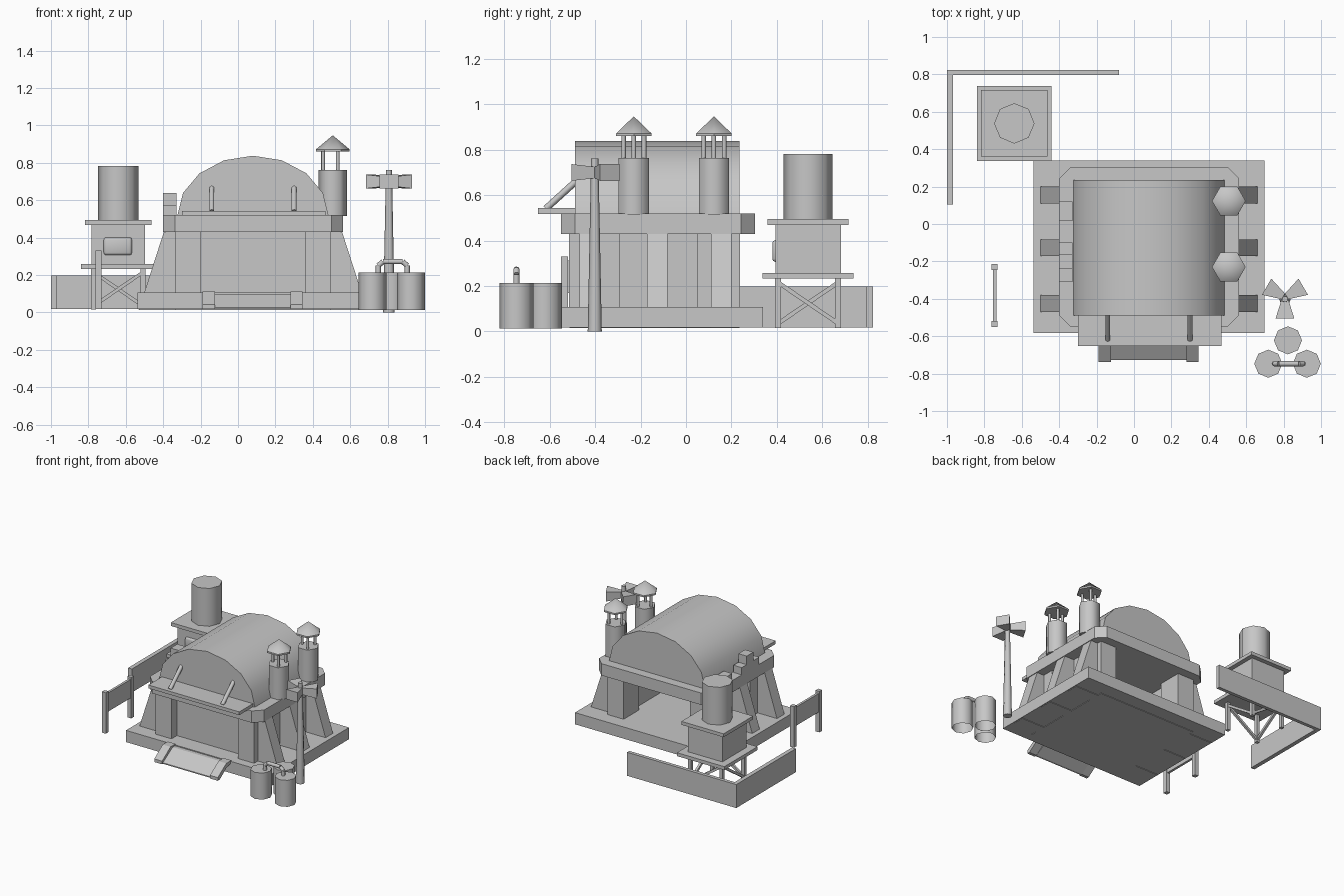
import bpy, bmesh
from math import sin, cos, pi, radians
from mathutils import Vector, Matrix

cube = bpy.data.objects.get("Cube")
if cube:
    bpy.data.objects.remove(cube, do_unlink=True)

GREY = (0.57, 0.57, 0.57, 1)
mat = bpy.data.materials.new("plain_grey")
mat.use_nodes = True
mat.diffuse_color = GREY
mat.node_tree.nodes["Principled BSDF"].inputs["Base Color"].default_value = GREY


def finish(name, bm, smooth=None):
    bmesh.ops.recalc_face_normals(bm, faces=bm.faces)
    me = bpy.data.meshes.new(name)
    bm.to_mesh(me)
    bm.free()
    me.materials.append(mat)
    ob = bpy.data.objects.new(name, me)
    bpy.context.collection.objects.link(ob)
    if smooth:
        bpy.ops.object.select_all(action='DESELECT')
        ob.select_set(True)
        bpy.context.view_layer.objects.active = ob
        bpy.ops.object.shade_smooth_by_angle(angle=radians(smooth))
    return ob


def box(name, x, y, z):
    """Box from (min, max) ranges."""
    bm = bmesh.new()
    size = [r[1] - r[0] for r in (x, y, z)]
    mid = [(r[0] + r[1]) / 2 for r in (x, y, z)]
    bmesh.ops.create_cube(bm, size=1, matrix=Matrix.Translation(mid) @ Matrix.Diagonal((*size, 1)))
    return finish(name, bm)


def prism(name, outline, axis, lo, hi, smooth=None):
    """Extrude a 2D outline along an axis between lo and hi."""
    def place(p, t):
        a, b = p
        return {'x': (t, a, b), 'y': (a, t, b), 'z': (a, b, t)}[axis]
    bm = bmesh.new()
    face = bm.faces.new([bm.verts.new(place(p, lo)) for p in outline])
    ext = bmesh.ops.extrude_face_region(bm, geom=[face])
    shift = Vector(place((0, 0), hi - lo))
    bmesh.ops.translate(bm, verts=[g for g in ext['geom'] if isinstance(g, bmesh.types.BMVert)], vec=shift)
    # The starting face is kept as the near cap
    if not face.is_valid:
        bmesh.ops.holes_fill(bm, edges=bm.edges)
    return finish(name, bm, smooth)


def rod(name, a, b, r1, r2=None, sides=8, smooth=50, open_bottom=False):
    """Cylinder or cone between two points."""
    a, b = Vector(a), Vector(b)
    d = b - a
    turn = d.to_track_quat('Z', 'Y').to_matrix().to_4x4() if d.xy.length > 0 else Matrix()
    bm = bmesh.new()
    bmesh.ops.create_cone(bm, cap_ends=True, segments=sides, radius1=r1,
                          radius2=r1 if r2 is None else r2, depth=d.length,
                          matrix=Matrix.Translation((a + b) / 2) @ turn)
    if open_bottom:
        low = min(bm.faces, key=lambda f: f.calc_center_median().z)
        bmesh.ops.delete(bm, geom=[low], context='FACES_ONLY')
    return finish(name, bm, smooth)


def beam(name, a, b, w):
    """Square bar between two points."""
    a, b = Vector(a), Vector(b)
    d = b - a
    bm = bmesh.new()
    bmesh.ops.create_cube(bm, size=1, matrix=Matrix.Translation((a + b) / 2)
                          @ d.to_track_quat('Z', 'Y').to_matrix().to_4x4()
                          @ Matrix.Diagonal((w, w, d.length, 1)))
    return finish(name, bm)


CX = 0.08  # middle of the main building

# Plinth, floor, corner pillars and walls, open at the back
box("plinth", (-0.537, 0.698), (-0.582, 0.34), (0.018, 0.107))
box("floor", (-0.335, 0.495), (-0.513, 0.235), (0.014, 0.1))
for side, tag in ((-1, "right"), (1, "left")):
    def sx(d):
        return CX + side * d
    xs = sorted((sx(0.28), sx(0.417)))
    box(f"front_pillar_{tag}", xs, (-0.515, -0.29), (0.09, 0.435))
    box(f"back_pillar_{tag}", xs, (0.05, 0.237), (0.09, 0.435))
    box(f"side_wall_{tag}", sorted((sx(0.32), sx(0.395))), (-0.4, 0.15), (0.09, 0.435))
    # Sloped buttresses running down through the plinth
    for i, y in enumerate((-0.425, -0.127, 0.155)):
        prism(f"buttress_{tag}_{i}", [(sx(0.38), 0.014), (sx(0.611), 0.014), (sx(0.475), 0.435),
                                      (sx(0.38), 0.435)], 'y', y - 0.045, y + 0.045)
box("front_wall", (-0.21, 0.37), (-0.45, -0.4), (0.09, 0.435))

# Chamfered ring beam
x0, x1, y0, y1, c = -0.4, 0.562, -0.55, 0.305, 0.062
prism("ring_beam", [(x0 + c, y0), (x1 - c, y0), (x1, y0 + c), (x1, y1 - c),
                    (x1 - c, y1), (x0 + c, y1), (x0, y1 - c), (x0, y0 + c)], 'z', 0.43, 0.52)

# Barrel roof
arc = [(CX + 0.405 * cos(i * pi / 8), 0.515 + 0.323 * sin(i * pi / 8)) for i in range(9)]
prism("barrel_roof", arc, 'y', -0.488, 0.235, smooth=50)

# Awning with two struts
box("awning", (-0.3, 0.467), (-0.652, -0.48), (0.518, 0.543))
for x in (-0.14, 0.3):
    rod("awning_strut", (x, -0.475, 0.67), (x, -0.618, 0.54), 0.015, sides=6, smooth=65)

# Stepped boxes on the roof edge
box("roof_box_back", (-0.4, -0.33), (0.016, 0.12), (0.515, 0.575))
box("roof_box_front", (-0.4, -0.33), (-0.31, -0.1), (0.515, 0.575))
box("roof_box_top", (-0.4, -0.33), (-0.24, -0.16), (0.57, 0.64))

# Chimneys with raised hexagonal caps
for y in (-0.23, 0.123):
    x = 0.507
    hexagon = [(x + cos(i * pi / 3), y + sin(i * pi / 3)) for i in range(6)]

    def ring(r):
        return [(x + (px - x) * r, y + (py - y) * r) for px, py in hexagon]
    prism("chimney_pipe", ring(0.077), 'z', 0.515, 0.763, smooth=65)
    prism("chimney_cap_rim", ring(0.09), 'z', 0.86, 0.872)
    bm = bmesh.new()
    tip = bm.verts.new((x, y, 0.947))
    base = [bm.verts.new((px, py, 0.872)) for px, py in ring(0.09)]
    for i in range(6):
        bm.faces.new((base[i], base[(i + 1) % 6], tip))
    finish("chimney_cap", bm, 65)
    for k in (60, 180, 300):
        px, py = x + 0.052 * cos(radians(k)), y + 0.052 * sin(radians(k))
        rod("chimney_post", (px, py, 0.75), (px, py, 0.865), 0.01)

# Entrance ramp: a thin sloping deck between two rails
for x in (-0.19, 0.28):
    prism("ramp_rail", [(-0.737, 0.018), (-0.737, 0.042), (-0.635, 0.112), (-0.575, 0.112),
                        (-0.575, 0.09), (-0.63, 0.08), (-0.715, 0.018)], 'x', x, x + 0.066)
prism("ramp_deck", [(-0.727, 0.018), (-0.727, 0.026), (-0.61, 0.1), (-0.575, 0.1),
                    (-0.575, 0.088), (-0.605, 0.088), (-0.712, 0.018)], 'x', -0.126, 0.282)

# Water tower
tx, ty = -0.64, 0.538


def slab(name, h, z):
    box(name, (tx - h, tx + h), (ty - h, ty + h), z)


slab("tower_lower_deck", 0.2, (0.232, 0.258))
slab("tower_cabin", 0.144, (0.25, 0.475))
slab("tower_upper_deck", 0.178, (0.468, 0.494))
rod("tower_tank", (tx, ty, 0.49), (tx, ty, 0.782), 0.108)
L = 0.132
for s in (-1, 1):
    for t in (-1, 1):
        px, py = tx + s * L, ty + t * L
        box("tower_leg", (px - 0.013, px + 0.013), (py - 0.013, py + 0.013), (0.015, 0.24))
    # One diagonal on each side of the frame, two sharing a foot
    foot = (tx + s * L, ty + s * L, 0.035)
    beam("tower_brace", foot, (tx - s * L, ty + s * L, 0.215), 0.018)
    beam("tower_brace", foot, (tx + s * L, ty - s * L, 0.215), 0.018)
window = box("tower_window", (-0.718, -0.567), (0.38, 0.42), (0.306, 0.402))
window.data.shade_smooth()
bev = window.modifiers.new("soft", 'BEVEL')
bev.width, bev.segments = 0.014, 2

# Corner fence
box("fence_back", (-1, -0.08), (0.796, 0.823), (0.018, 0.197))
box("fence_side", (-1, -0.968), (0.105, 0.81), (0.018, 0.197))

# Free standing sign board
for y in (-0.229, -0.535):
    box("board_post", (-0.761, -0.729), (y - 0.016, y + 0.016), (0.018, 0.33))
box("board_panel", (-0.754, -0.736), (-0.53, -0.23), (0.17, 0.312))

# Loudspeaker pole with three horns
px, py = 0.807, -0.402
rod("speaker_pole", (px, py, 0), (px, py, 0.762), 0.031, 0.016)
for k in (30, 150, 270):
    bm = bmesh.new()
    bmesh.ops.create_cube(bm, size=1)
    for v in bm.verts:
        outer = v.co.x > 0
        v.co = Vector((0.113 if outer else 0.01, v.co.y * (0.1 if outer else 0.035),
                       v.co.z * (0.074 if outer else 0.05)))
    bm.transform(Matrix.Translation((px, py + 0.01, 0.7)) @ Matrix.Rotation(radians(k), 4, 'Z'))
    finish("speaker_horn", bm)

# Three drums, two joined by a bent pipe
for x, y in ((0.718, -0.747), (0.924, -0.747), (0.823, -0.622)):
    rod("drum", (x, y, 0.012), (x, y, 0.214), 0.075, open_bottom=True)
path = [(0.75, 0.2), (0.75, 0.25), (0.775, 0.272), (0.88, 0.272), (0.905, 0.25), (0.905, 0.2)]
for a, b in zip(path, path[1:]):
    rod("drum_pipe", (a[0], -0.747, a[1]), (b[0], -0.747, b[1]), 0.014)
